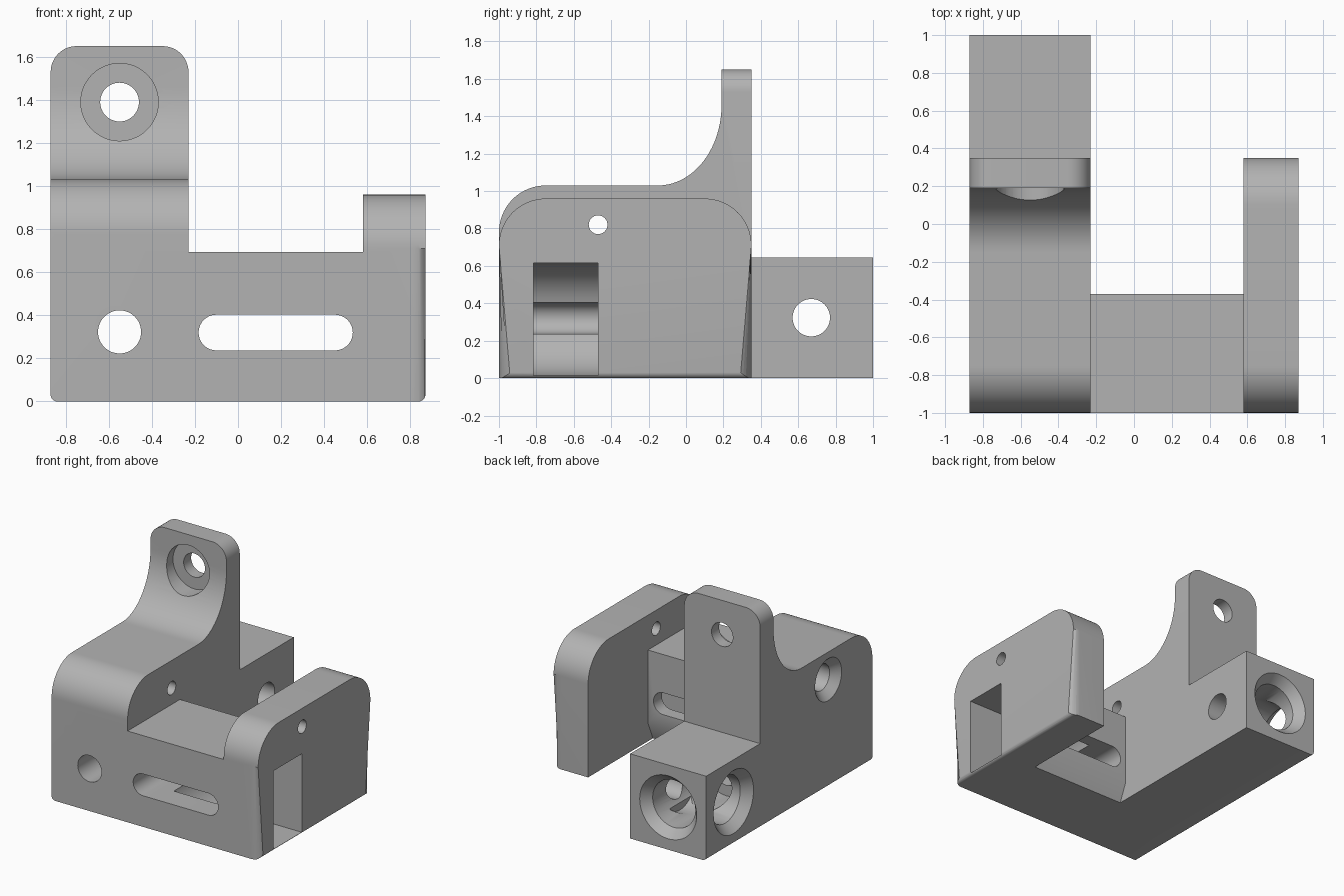
import bpy, bmesh, math
from mathutils import Vector

if "Cube" in bpy.data.objects:
    bpy.data.objects.remove(bpy.data.objects["Cube"], do_unlink=True)

grey = bpy.data.materials.new("plain grey")
grey.use_nodes = True
grey.diffuse_color = (0.45, 0.45, 0.45, 1)
grey.node_tree.nodes["Principled BSDF"].inputs["Base Color"].default_value = grey.diffuse_color


def to_object(name, bm):
    bmesh.ops.recalc_face_normals(bm, faces=bm.faces)
    mesh = bpy.data.meshes.new(name)
    bm.to_mesh(mesh)
    bm.free()
    obj = bpy.data.objects.new(name, mesh)
    bpy.context.collection.objects.link(obj)
    mesh.materials.append(grey)
    return obj


def place(axis, u, v, w):
    """Profile (u, v) at depth w: axis x uses (y, z), axis y uses (x, z)."""
    return Vector((w, u, v)) if axis == "x" else Vector((u, w, v))


def arc(cu, cv, ru, rv, start, end, n=20):
    angles = [math.radians(start + (end - start) * i / n) for i in range(n + 1)]
    return [(cu + ru * math.cos(a), cv + rv * math.sin(a)) for a in angles]


def prism(name, points, axis, w0, w1, round_outer=0):
    bm = bmesh.new()
    ends = [[bm.verts.new(place(axis, u, v, w)) for u, v in points] for w in (w0, w1)]
    n = len(points)
    for ring in ends:
        bm.faces.new(ring)
    for i in range(n):
        j = (i + 1) % n
        bm.faces.new((ends[0][i], ends[0][j], ends[1][j], ends[1][i]))
    if round_outer:
        # Round the far rim except along the ground
        rim = [e for e in bm.edges if all(v in ends[1] for v in e.verts)
               and any(v.co.z > 0.001 for v in e.verts)]
        bmesh.ops.bevel(bm, geom=rim, offset=round_outer, segments=6,
                        profile=0.5, affect="EDGES", clamp_overlap=True)
    return to_object(name, bm)


def bore(name, axis, u, v, steps, n=48):
    """Round cutter with (depth, radius) steps along its axis."""
    bm = bmesh.new()
    rings = []
    for w, r in steps:
        rings.append([bm.verts.new(place(axis, u + r * math.cos(math.tau * i / n),
                                         v + r * math.sin(math.tau * i / n), w))
                      for i in range(n)])
    bm.faces.new(rings[0])
    bm.faces.new(rings[-1])
    for a, b in zip(rings, rings[1:]):
        for i in range(n):
            j = (i + 1) % n
            bm.faces.new((a[i], a[j], b[j], b[i]))
    return to_object(name, bm)


def combine(body, other, operation):
    bpy.context.view_layer.objects.active = body
    mod = body.modifiers.new(operation.lower(), "BOOLEAN")
    mod.operation = operation
    mod.solver = "EXACT"
    mod.object = other
    bpy.ops.object.modifier_apply(modifier=mod.name)
    bpy.data.objects.remove(other, do_unlink=True)


# Tall block with rear post and swept mounting tab
block_profile = [(-1, 0), (1, 0), (1, 0.645), (0.35, 0.645), (0.35, 1.65), (0.19, 1.65)]
block_profile += arc(-0.15, 1.46, 0.34, 0.43, 0, -90)
block_profile += arc(-0.75, 0.78, 0.25, 0.25, 90, 180)
body = prism("bracket_body", block_profile, "x", -0.87, -0.23)

# Rounded upper corners of the tab
for cx, sx in ((-0.75, -1), (-0.35, 1)):
    corner = arc(cx, 1.53, 0.12 * sx, 0.12, 0, 90, 12)
    corner += [(cx, 1.7), (cx + 0.2 * sx, 1.7), (cx + 0.2 * sx, 1.53)]
    combine(body, prism("tab_corner_cutter", corner, "y", 0.1, 0.5), "DIFFERENCE")

# Bridge with chamfered rear foot
bridge = [(-1, 0), (-0.43, 0), (-0.37, 0.14), (-0.37, 0.695), (-1, 0.695)]
combine(body, prism("bridge", bridge, "x", -0.4, 0.7), "UNION")

# Side wall with softened outer rim
wall = [(-1, 0), (0.35, 0)] + arc(0.1, 0.71, 0.25, 0.25, 0, 90)
wall += arc(-0.75, 0.71, 0.25, 0.25, 90, 180)
combine(body, prism("side_wall", wall, "x", 0.58, 0.87, 0.06), "UNION")

# Softened long bottom edges
for s in (-1, 1):
    edge = arc(0.84 * s, 0.03, 0.03 * s, 0.03, 0, -90, 6)
    edge += [(0.84 * s, -0.1), (0.95 * s, -0.1), (0.95 * s, 0.03)]
    combine(body, prism("bottom_edge_cutter", edge, "y", -1.1, 1.1), "DIFFERENCE")

# Round-ended side pocket and the slot through the bridge
pocket = [(1, 0.015), (1, 0.615)] + arc(0.32, 0.315, 0.3, 0.3, 90, 270, 32)
slot = arc(-0.1, 0.32, 0.083, 0.083, 90, 270) + arc(0.45, 0.32, 0.083, 0.083, -90, 90)
cutters = [
    prism("pocket_cutter", pocket, "y", -0.815, -0.47),
    prism("slot_cutter", slot, "y", -1.1, -0.2),
    # Tab screw hole with a recess for the head
    bore("tab_hole_cutter", "y", -0.55, 1.39,
         [(-0.3, 0.18), (0.26, 0.18), (0.26, 0.09), (0.5, 0.09)]),
    # Long hole, widening at the rear of the post
    bore("long_hole_cutter", "y", -0.55, 0.323,
         [(-1.1, 0.1), (0.3, 0.1), (0.3, 0.18), (0.93, 0.18), (1, 0.24), (1.1, 0.24)]),
    # Cross hole through the post
    bore("cross_hole_cutter", "x", 0.67, 0.323,
         [(-1, 0.24), (-0.87, 0.24), (-0.8, 0.18), (-0.42, 0.18), (-0.42, 0.1), (0, 0.1)]),
    # Narrow pin hole through block and wall
    bore("pin_hole_cutter", "x", -0.47, 0.82,
         [(-1, 0.16), (-0.87, 0.16), (-0.81, 0.1), (-0.6, 0.1), (-0.6, 0.05), (1, 0.05)]),
]
for cutter in cutters:
    combine(body, cutter, "DIFFERENCE")

# Smooth curved faces, keep crisp edges
bpy.ops.object.select_all(action="DESELECT")
body.select_set(True)
bpy.context.view_layer.objects.active = body
bpy.ops.object.shade_smooth_by_angle(angle=math.radians(30))
